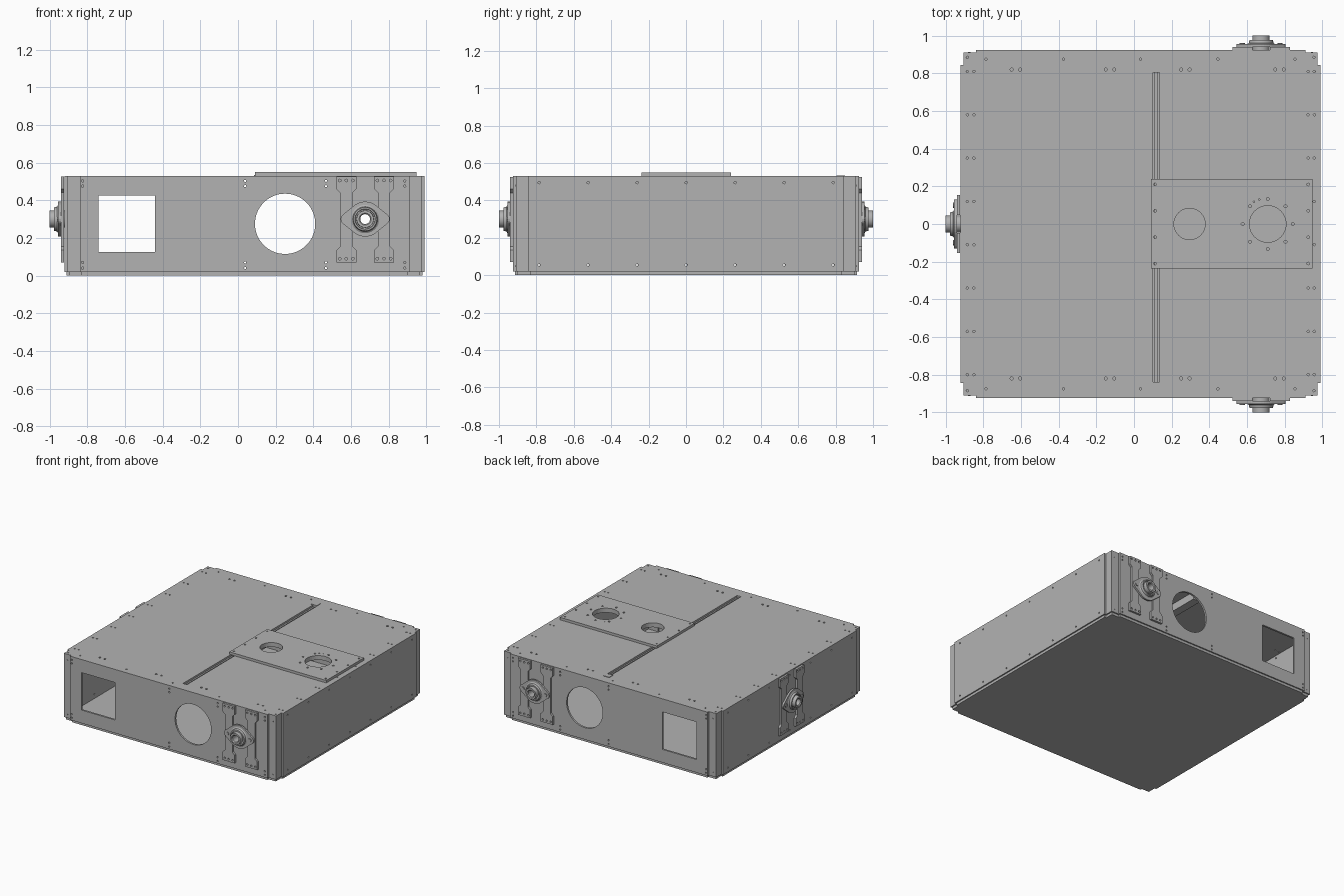
import bpy, bmesh
from math import cos, sin, pi
from mathutils import Matrix, Vector
from mathutils.geometry import convex_hull_2d

cube = bpy.data.objects.get("Cube")
if cube:
    bpy.data.objects.remove(cube)

gray = bpy.data.materials.new("plain gray")
gray.use_nodes = True
gray.diffuse_color = (0.45, 0.45, 0.45, 1)
gray.node_tree.nodes["Principled BSDF"].inputs["Base Color"].default_value = gray.diffuse_color

# Overall layout
LEFT, RIGHT, SIDE = -0.92, 0.99, 0.925
STEP, WALL = 0.015, 0.015
TOP, FLOOR = 0.53, 0.02
AXLE_Z, AXLE_X = 0.30, 0.675


def circle(u, v, r, n=12):
    return [(u + r * cos(2 * pi * i / n), v + r * sin(2 * pi * i / n)) for i in range(n)]


def rect(u0, u1, v0, v1):
    return [(u0, v0), (u1, v0), (u1, v1), (u0, v1)]


def add_prism(bm, outline, w0, w1):
    low = [bm.verts.new((u, v, w0)) for u, v in outline]
    high = [bm.verts.new((u, v, w1)) for u, v in outline]
    bm.faces.new(low[::-1])
    bm.faces.new(high)
    for i in range(len(low)):
        j = (i + 1) % len(low)
        bm.faces.new((low[i], low[j], high[j], high[i]))


def make_object(name, bm, matrix):
    bmesh.ops.transform(bm, matrix=matrix, verts=bm.verts)
    bmesh.ops.recalc_face_normals(bm, faces=bm.faces)
    mesh = bpy.data.meshes.new(name)
    bm.to_mesh(mesh)
    bm.free()
    mesh.materials.append(gray)
    obj = bpy.data.objects.new(name, mesh)
    bpy.context.collection.objects.link(obj)
    return obj


def plate(name, outline, w0, w1, matrix=Matrix(), holes=()):
    """Flat sheet between depths w0 and w1, with holes cut through it."""
    bm = bmesh.new()
    add_prism(bm, outline, w0, w1)
    obj = make_object(name, bm, matrix)
    if not holes:
        return obj
    bm = bmesh.new()
    for hole in holes:
        add_prism(bm, hole, w0 - 0.01, w1 + 0.01)
    cutter = make_object(name + "_cutter", bm, matrix)
    cutter.hide_render = True
    mod = obj.modifiers.new("holes", "BOOLEAN")
    mod.operation, mod.solver, mod.object = "DIFFERENCE", "EXACT", cutter
    graph = bpy.context.evaluated_depsgraph_get()
    cut_mesh = bpy.data.meshes.new_from_object(obj.evaluated_get(graph))
    obj.modifiers.clear()
    obj.data = cut_mesh
    bpy.data.objects.remove(cutter)
    return obj


def lathe(name, profile, matrix, n=32):
    """Ring turned from a closed radius/depth profile."""
    bm = bmesh.new()
    rings = [[bm.verts.new((*p, w)) for p in circle(0, 0, r, n)] for r, w in profile]
    for a, b in zip(rings, rings[1:] + rings[:1]):
        for i in range(n):
            j = (i + 1) % n
            bm.faces.new((a[i], a[j], b[j], b[i]))
    obj = make_object(name, bm, matrix)
    for o in bpy.context.selected_objects:
        o.select_set(False)
    obj.select_set(True)
    bpy.context.view_layer.objects.active = obj
    bpy.ops.object.shade_smooth_by_angle()


def stepped_outline(inset=0.0):
    """Rectangle whose corners step inwards twice."""
    x0, x1, y = LEFT + inset, RIGHT - inset, SIDE - inset
    quarter = [(0, 0.08), (STEP, 0.08), (STEP, STEP), (0.08, STEP), (0.08, 0)]
    pts = [(x0 + a, -y + b) for a, b in quarter]
    pts += [(x1 - a, -y + b) for a, b in quarter[::-1]]
    pts += [(x1 - a, y - b) for a, b in quarter]
    pts += [(x0 + a, y - b) for a, b in quarter[::-1]]
    return pts


# Wall frames: u along the wall, v up, w outwards
upright = Matrix.Rotation(pi / 2, 4, "X")
front = Matrix.Translation((0, -SIDE, 0)) @ upright
back = Matrix.Scale(-1, 4, (0, 1, 0)) @ front
left_end = Matrix.Translation((LEFT, 0, 0)) @ Matrix.Rotation(-pi / 2, 4, "Z") @ upright
right_end = Matrix.Translation((RIGHT, 0, 0)) @ Matrix.Rotation(pi / 2, 4, "Z") @ upright

# Floor
plate("floor_plate", stepped_outline(0.01), 0, FLOOR)

# Top deck with bolt holes, long slot and two round openings
holes = [rect(0.10, 0.135, -0.84, 0.83), circle(0.295, 0, 0.083, 40), circle(0.71, 0, 0.097, 40)]
for s in (-1, 1):
    for x in (-0.65, -0.15, 0.25, 0.75):
        holes += [circle(x, s * 0.82, 0.008), circle(x + 0.045, s * 0.82, 0.008)]
    holes += [circle(-0.785 + 0.41 * i, s * 0.875, 0.006) for i in range(5)]
    holes += [circle(x, s * 0.885, 0.006) for x in (-0.885, 0.955)]
for i in range(8):
    holes += [circle(x, -0.80 + 0.23 * i, 0.006) for x in (-0.885, -0.85, 0.925, 0.957)]
plate("top_deck", stepped_outline(), TOP - WALL, TOP, holes=holes)

# Slotted rail under the deck and its end stop
for x0, x1 in ((0.085, 0.112), (0.124, 0.15)):
    plate("slot_rail", rect(x0, x1, -0.85, 0.85), 0.455, TOP - WALL)
plate("slot_rail_web", rect(0.11, 0.126, -0.85, 0.85), 0.455, 0.49)
plate("slot_end_stop", rect(0.085, 0.135, 0.805, 0.85), TOP - WALL, TOP + 0.004)

# Raised mounting plate
holes = [circle(0.295, 0, 0.083, 40), circle(0.71, 0, 0.097, 40)]
holes += [circle(*p, 0.008) for p in circle(0.71, 0, 0.133, 8)]
holes += [circle(x, y, 0.007) for x in (0.112, 0.925) for y in (-0.21, -0.07, 0.07, 0.21)]
holes += [circle(x, y, 0.004) for x, y in ((0.637, 0.118), (0.665, 0.13))]
plate("mounting_plate", rect(0.09, 0.948, -0.237, 0.24), TOP, TOP + 0.02, holes=holes)

# Long walls, each with a square window, a round window and an axle hole
for name, frame in (("front", front), ("back", back)):
    holes = [rect(-0.74, -0.44, 0.125, 0.425), circle(0.25, 0.275, 0.16, 64),
             circle(AXLE_X, AXLE_Z, 0.035, 24)]
    for u in (-0.825, 0.038, 0.467, 0.885):
        holes += [circle(u, v, 0.006) for v in (0.04, 0.07, 0.475, 0.503)]
    plate(name + "_wall", rect(LEFT + 0.08, RIGHT - 0.08, FLOOR, TOP - WALL),
          -WALL, 0, frame, holes)

# End walls
end = rect(-SIDE + 0.08, SIDE - 0.08, FLOOR, TOP - WALL)
bolts = [circle(-0.785 + 0.262 * i, v, 0.006) for i in range(7) for v in (0.055, 0.495)]
plate("right_wall", end, -WALL, 0, right_end, bolts)
plate("left_wall", end, -WALL, 0, left_end, bolts + [circle(0, AXLE_Z, 0.035, 24)])

# Angle posts set back in the four corners
post = [(0, 0), (0.10, 0), (0.10, 0.015), (0.015, 0.015), (0.015, 0.10), (0, 0.10)]
for x, sx in ((LEFT + STEP, 1), (RIGHT - STEP, -1)):
    for sy in (-1, 1):
        y = sy * (SIDE - STEP)
        plate("corner_post", [(x + sx * a, y - sy * b) for a, b in post], FLOOR, TOP - WALL)
        # Post screws
        face = front if sy < 0 else back
        for v in (0.05, 0.48):
            plate("post_screw", circle(x + sx * 0.03, v, 0.006), -STEP, -STEP + 0.002, face)


# Bearing unit: two waisted straps, an eared flange and a turned housing
strap_half = [(0.053, 0.07), (0.053, 0.135), (0.033, 0.155), (0.033, 0.44), (0.053, 0.46), (0.053, 0.525)]
ears = [Vector(p) for p in circle(0, 0, 0.093, 40) + circle(-0.1, 0, 0.03, 20) + circle(0.1, 0, 0.03, 20)]
flange = [tuple(ears[i]) for i in convex_hull_2d(ears)]
housing = [(0.026, -0.03), (0.045, -0.03), (0.045, 0.015), (0.075, 0.015), (0.075, 0.03),
           (0.066, 0.036), (0.062, 0.052), (0.054, 0.052), (0.052, 0.044), (0.046, 0.044),
           (0.045, 0.075), (0.032, 0.075), (0.026, 0.069)]


def bearing_unit(name, frame, u):
    for s in (-1, 1):
        centre = frame @ Matrix.Translation((u + s * 0.1, 0, 0))
        outline = strap_half + [(-a, b) for a, b in strap_half[::-1]]
        holes = [circle(a, b, 0.007) for a in (-0.035, 0, 0.035) for b in (0.09, 0.505)]
        plate(name + "_strap", outline, 0, 0.016, centre, holes)
    centre = frame @ Matrix.Translation((u, AXLE_Z, 0))
    plate(name + "_flange", flange, 0.016, 0.03, centre, [circle(0, 0, 0.05, 32)])
    for s in (-1, 1):
        plate(name + "_bolt", circle(s * 0.1, 0, 0.014, 6), 0.03, 0.036, centre)
    lathe(name + "_housing", housing, centre)


bearing_unit("front_bearing", front, AXLE_X)
bearing_unit("back_bearing", back, AXLE_X)
bearing_unit("left_bearing", left_end @ Matrix.Translation((0, 0, 0.005)), 0)
